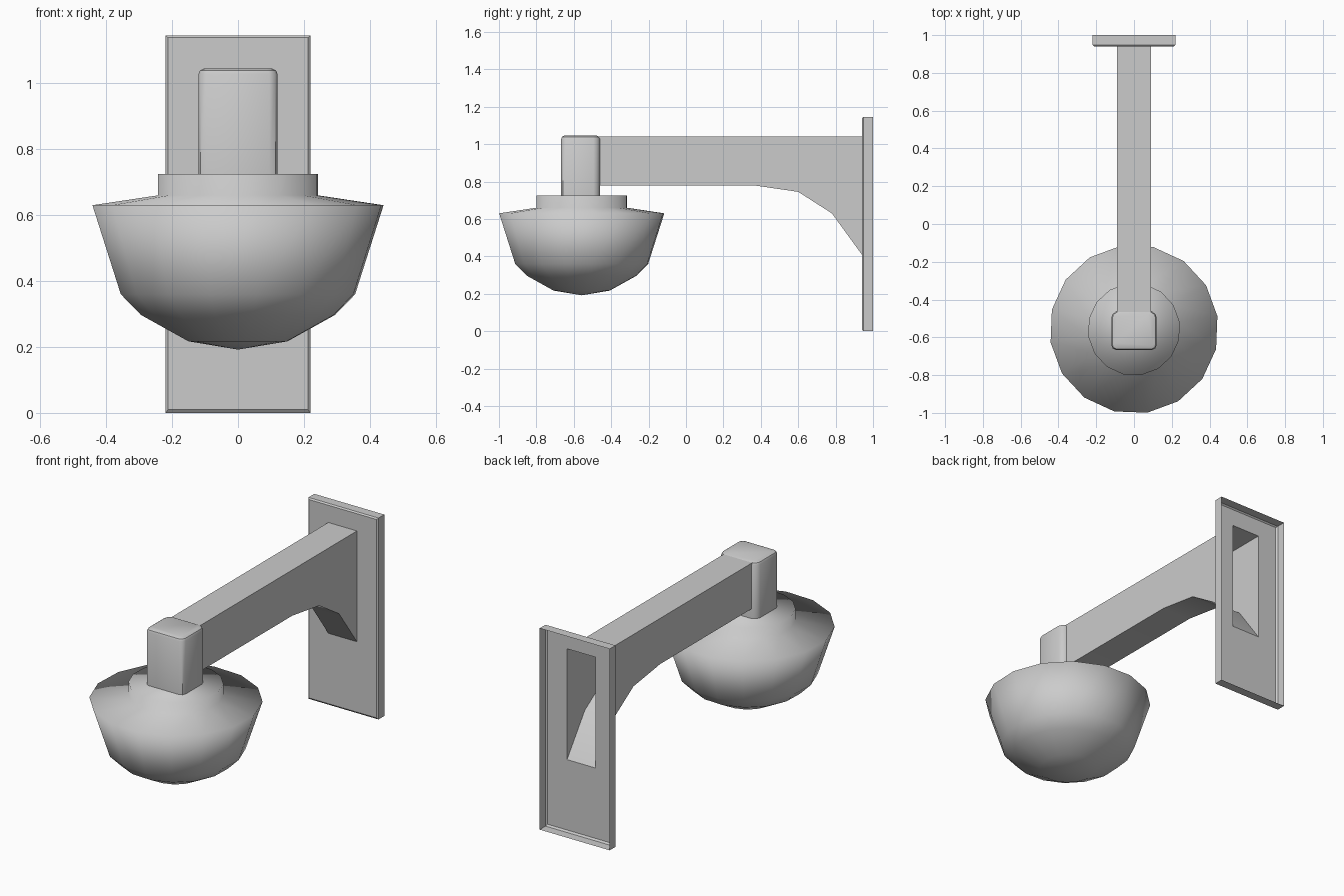
import bpy, bmesh, math

if "Cube" in bpy.data.objects:
    bpy.data.objects.remove(bpy.data.objects["Cube"], do_unlink=True)

grey = bpy.data.materials.new("light grey")
grey.use_nodes = True
GREY = (0.6, 0.6, 0.6, 1)
grey.diffuse_color = GREY
grey.node_tree.nodes["Principled BSDF"].inputs["Base Color"].default_value = GREY


def skin(name, rings, angle, cap_start=False, cap_end=False):
    """Join a series of closed rings of points into one shell."""
    bm = bmesh.new()
    loops = [[bm.verts.new(p) for p in ring] for ring in rings]
    for a, b in zip(loops, loops[1:]):
        n = len(a)
        for i in range(n):
            j = (i + 1) % n
            bm.faces.new((a[i], a[j], b[j], b[i]))
    if cap_start:
        bm.faces.new(loops[0][::-1])
    if cap_end:
        bm.faces.new(loops[-1])
    bmesh.ops.remove_doubles(bm, verts=bm.verts, dist=1e-5)
    mesh = bpy.data.meshes.new(name)
    bm.to_mesh(mesh)
    bm.free()
    mesh.materials.append(grey)
    obj = bpy.data.objects.new(name, mesh)
    bpy.context.collection.objects.link(obj)
    bpy.ops.object.select_all(action='DESELECT')
    obj.select_set(True)
    bpy.context.view_layer.objects.active = obj
    bpy.ops.object.shade_smooth_by_angle(angle=math.radians(angle))
    return obj


def upright_rect(w, y, low, high):
    return [(-w, y, low), (w, y, low), (w, y, high), (-w, y, high)]


# Wall plate: open-backed tray with a slot where the hollow arm joins
ARM = 0.09
skin("wall_plate", [
    upright_rect(0.22, 1.0, 0.0, 1.145),
    upright_rect(0.22, 0.948, 0.0, 1.145),
    upright_rect(0.212, 0.94, 0.01, 1.138),
    upright_rect(ARM, 0.94, 0.41, 1.04),
], 30)

# Arm: hollow beam deepening into a curved bracket at the wall
stations = [(0.94, 0.41), (0.78, 0.63), (0.6, 0.745), (0.36, 0.78),
            (-0.46, 0.78), (-0.475, 0.765), (-0.48, 0.725)]
skin("arm", [upright_rect(ARM, y, low, 1.04) for y, low in stations], 30)


# Head block: rounded plan, chamfered where it meets the arm
def head_ring(z, inset):
    half = [(0.09, -0.46), (0.112, -0.475), (0.12, -0.495),
            (0.12, -0.64), (0.113, -0.658), (0.095, -0.667)]
    plan = [(-x, y) for x, y in half] + [(x, y) for x, y in reversed(half)]
    cy = -0.565
    k = 1 - inset / 0.12
    return [(x * k, cy + (y - cy) * k, z) for x, y in plan]


skin("head_block", [head_ring(0.72, 0), head_ring(1.028, 0),
                    head_ring(1.039, 0.005), head_ring(1.045, 0.018)],
     40, cap_end=True)

# Lamp: collar, sloping shoulder and bowl turned around one axis
SIDES = 16


def lamp_ring(r, z):
    turn = math.radians(9)
    return [(r * math.cos(turn + math.tau * i / SIDES),
             -0.5575 + r * math.sin(turn + math.tau * i / SIDES), z)
            for i in range(SIDES)]


profile = [(0, 0.192), (0.152, 0.217), (0.298, 0.297), (0.36, 0.36),
           (0.447, 0.63), (0.245, 0.66), (0.245, 0.725)]
skin("lamp_bowl", [lamp_ring(r, z) for r, z in profile], 120, cap_end=True)
